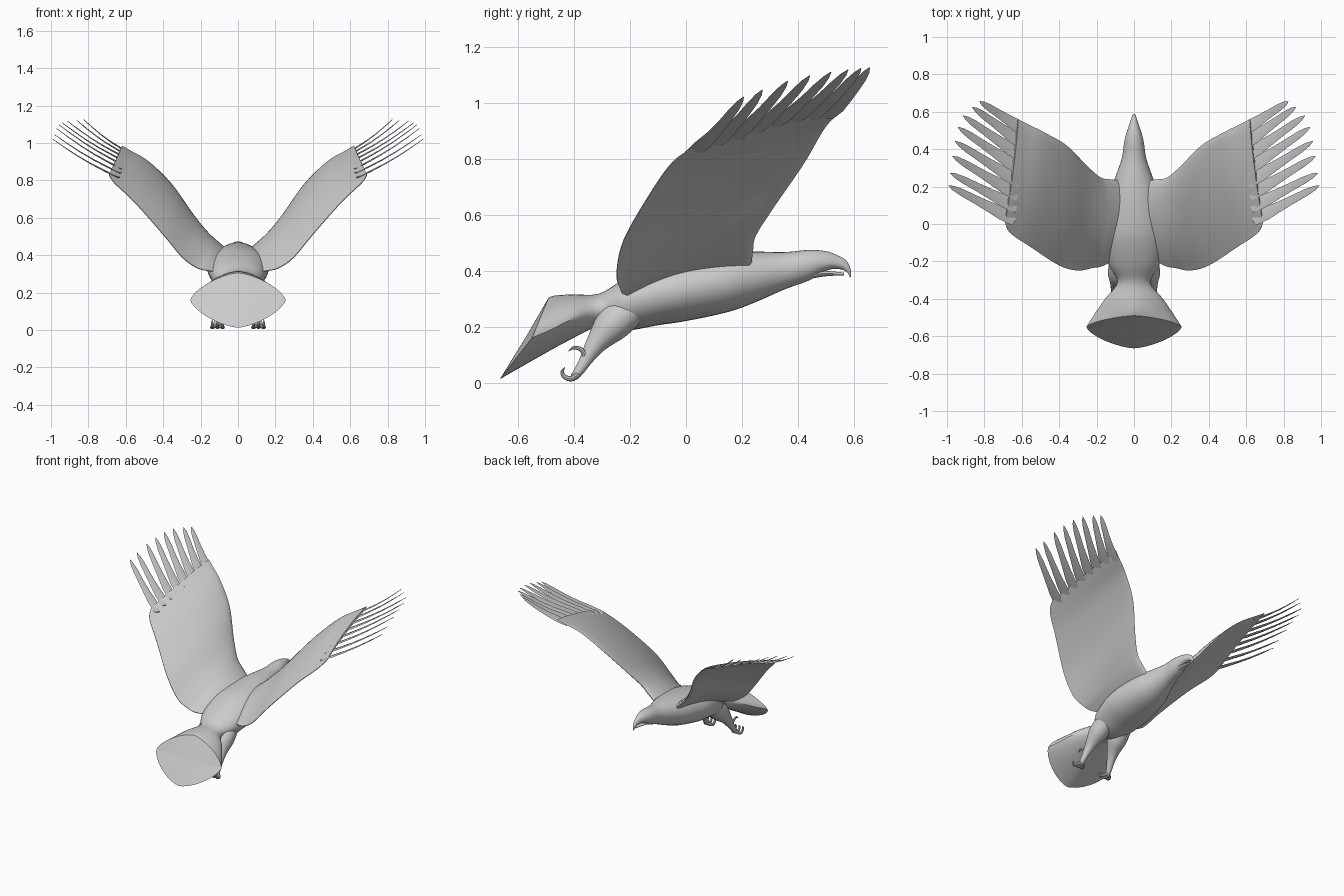
import bpy, bmesh, math
from mathutils import Vector as V

if "Cube" in bpy.data.objects:
    bpy.data.objects.remove(bpy.data.objects["Cube"])


def spline(rows, n):
    """Catmull-Rom interpolation of rows of numbers."""
    out = []
    for i in range(len(rows) - 1):
        a, b, c, d = (rows[max(i - 1, 0)], rows[i], rows[i + 1], rows[min(i + 2, len(rows) - 1)])
        for k in range(n):
            t = k / n
            out.append([0.5 * (2 * q + (r - p) * t + (2 * p - 5 * q + 4 * r - s) * t * t
                               + (3 * q - p - 3 * r + s) * t ** 3) for p, q, r, s in zip(a, b, c, d)])
    return out + [list(rows[-1])]


def loft(name, rings_list, mirror=False, cap_centre=None, angle=40):
    """Skin one or more lists of rings into a closed object."""
    bm = bmesh.new()
    for rings in rings_list:
        vs = [[bm.verts.new(p) for p in r] for r in rings]
        n = len(vs[0])
        for a, b in zip(vs, vs[1:]):
            for i in range(n):
                j = (i + 1) % n
                bm.faces.new((a[i], a[j], b[j], b[i]))
        if cap_centre:
            c = bm.verts.new(cap_centre)
            for i in range(n):
                bm.faces.new((c, vs[0][(i + 1) % n], vs[0][i]))
        else:
            bm.faces.new(vs[0][::-1])
        bm.faces.new(vs[-1])
    bmesh.ops.recalc_face_normals(bm, faces=bm.faces)
    me = bpy.data.meshes.new(name)
    bm.to_mesh(me)
    bm.free()
    ob = bpy.data.objects.new(name, me)
    bpy.context.collection.objects.link(ob)
    bpy.ops.object.select_all(action='DESELECT')
    ob.select_set(True)
    bpy.context.view_layer.objects.active = ob
    bpy.ops.object.shade_smooth_by_angle(angle=math.radians(angle))
    if mirror:
        ob.modifiers.new("Mirror", 'MIRROR').use_mirror_merge = False
    return ob


def section(row, n=32):
    """Slanted superellipse: top y,z / side x,y,z / bottom y,z / pointedness."""
    ty, tz, sx, sy, sz, by, bz, p = row
    ring = []
    for i in range(n):
        a = 2 * math.pi * i / n
        c, s = math.cos(a), math.sin(a)
        k = abs(c) ** p
        ey, ez = (ty, tz) if c > 0 else (by, bz)
        ring.append(V((math.copysign(sx * abs(s) ** p, s), sy + (ey - sy) * k, sz + (ez - sz) * k)))
    return ring


def tube(rows, n=10, steps=5):
    """Rings along a path of x, y, z, radius."""
    pts = spline(rows, steps)
    rings = []
    for i, p in enumerate(pts):
        d = V(pts[min(i + 1, len(pts) - 1)][:3]) - V(pts[max(i - 1, 0)][:3])
        u = d.cross(V((1, 0, 0.01))).normalized()
        w = d.cross(u).normalized()
        rings.append([V(p[:3]) + max(p[3], 0.001) * (u * math.cos(2 * math.pi * k / n)
                      + w * math.sin(2 * math.pi * k / n)) for k in range(n)])
    return rings


# body with fanned tail, neck, head and hooked upper beak
body = [
    (-.49, .305, .255, -.55, .16, -.665, .012, 1.35),
    (-.46, .312, .21, -.48, .19, -.55, .078, 1.3),
    (-.40, .315, .155, -.40, .23, -.42, .15, 1.2),
    (-.31, .318, .088, -.31, .26, -.31, .20, 1),
    (-.22, .37, .135, -.22, .29, -.22, .185, 1),
    (-.10, .425, .16, -.10, .32, -.10, .205, 1),
    (.0, .45, .162, .0, .335, .0, .22, 1),
    (.15, .466, .135, .15, .36, .15, .252, 1),
    (.25, .468, .10, .25, .38, .25, .288, 1),
    (.35, .466, .066, .35, .40, .35, .332, 1),
    (.44, .474, .052, .44, .42, .44, .365, 1),
    (.495, .47, .038, .495, .425, .485, .392, 1),
    (.53, .46, .026, .53, .425, .52, .405, 1),
    (.57, .438, .014, .567, .415, .555, .404, 1),
    (.588, .405, .008, .583, .398, .575, .394, 1),
    (.589, .376, .002, .587, .377, .585, .378, 1)]
loft("body_and_tail", [[section(r) for r in spline(body, 4)]], cap_centre=(0, -.568, .17))

# lower beak
jaw = [(.44, .40, .03, .44, .385, .44, .37, 1),
       (.50, .399, .024, .50, .39, .50, .38, 1),
       (.565, .393, .006, .565, .388, .565, .383, 1)]
loft("lower_beak", [[section(r, 16) for r in spline(jaw, 4)]])

# wing: leading edge xyz, trailing edge xyz, thickness, camber
wing_rows = [
    (.09, .235, .43, .10, -.19, .31, .03, .03),
    (.135, .24, .475, .17, -.225, .318, .03, .035),
    (.18, .25, .525, .225, -.235, .335, .028, .035),
    (.25, .31, .62, .30, -.248, .39, .024, .03),
    (.36, .42, .78, .40, -.222, .51, .02, .025),
    (.48, .49, .90, .55, -.125, .68, .014, .02),
    (.57, .535, .955, .66, -.05, .785, .009, .015),
    (.62, .56, .985, .69, .01, .83, .006, .012)]
rows = spline(wing_rows, 5)
N = 14
wing = []
for i, r in enumerate(rows):
    L, T = V(r[:3]), V(r[3:6])
    a, b = rows[max(i - 1, 0)], rows[min(i + 1, len(rows) - 1)]
    span = V(b[:3]) + V(b[3:6]) - V(a[:3]) - V(a[3:6])
    nrm = (T - L).cross(span).normalized()

    def at(k, side):
        u = (k / N) ** 1.4
        th = r[6] * 2.2 * math.sqrt(u) * (1 - u) + (0.002 if k else 0)
        return L.lerp(T, u) + nrm * (r[7] * 4 * u * (1 - u) + side * th)
    wing.append([at(k, 1) for k in range(N + 1)] + [at(k, -1) for k in range(N, 0, -1)])
loft("wing", [wing], mirror=True)

# eight separated flight feathers at each wing tip
L, T = V(wing_rows[-1][:3]), V(wing_rows[-1][3:6])
chord = T - L
tips = spline([(.825, .655, 1.125), (.925, .56, 1.115), (.965, .39, 1.085), (.99, .205, 1.02)], 7)
feathers = []
COUNT = 8
for i in range(COUNT):
    u = (i + .5) / COUNT
    tip = V(tips[round(i * 21 / (COUNT - 1))])
    up = chord.cross(tip - L.lerp(T, u)).normalized()
    base = L.lerp(T, u) + up * .012 * 4 * u * (1 - u)
    d = tip - base
    base = base - d.normalized() * .06
    d = tip - base
    wdir = (chord - d * chord.dot(d) / d.length_squared).normalized()
    wdir = (wdir + up * .25).normalized()
    nrm = wdir.cross(d).normalized()
    rings = []
    for t, w in ((0, .03), (.2, .034), (.4, .027), (.6, .022), (.8, .019), (.93, .012), (1, .002)):
        c = base + d * t - up * .012 * math.sin(math.pi * t)
        h = .005 * (1 - .7 * t)
        rings.append([c + wdir * w, c + nrm * h, c - wdir * w, c - nrm * h])
    feathers.append(rings)
loft("wing_tip_feathers", feathers, mirror=True)

# feathered thighs tapering to the shanks
loft("leg", [tube([(.07, -.20, .26, .06), (.078, -.265, .205, .062), (.09, -.32, .14, .038),
                   (.10, -.355, .085, .024), (.108, -.38, .045, .018), (.11, -.40, .02, .014)], 16)],
     mirror=True)

# curled talons: three front, one rear
talons = []
for dx in (-.028, 0, .028):
    x = .11 + dx
    talons.append(tube([(.11, -.385, .03, .012), (x, -.41, .014, .01), (x, -.435, .022, .008),
                        (x, -.442, .04, .006), (x, -.432, .055, .001)], 8))
talons.append(tube([(.108, -.37, .06, .012), (.112, -.362, .095, .009), (.115, -.375, .118, .008),
                    (.115, -.40, .125, .006), (.115, -.42, .112, .001)], 8))
loft("talons", talons, mirror=True)
